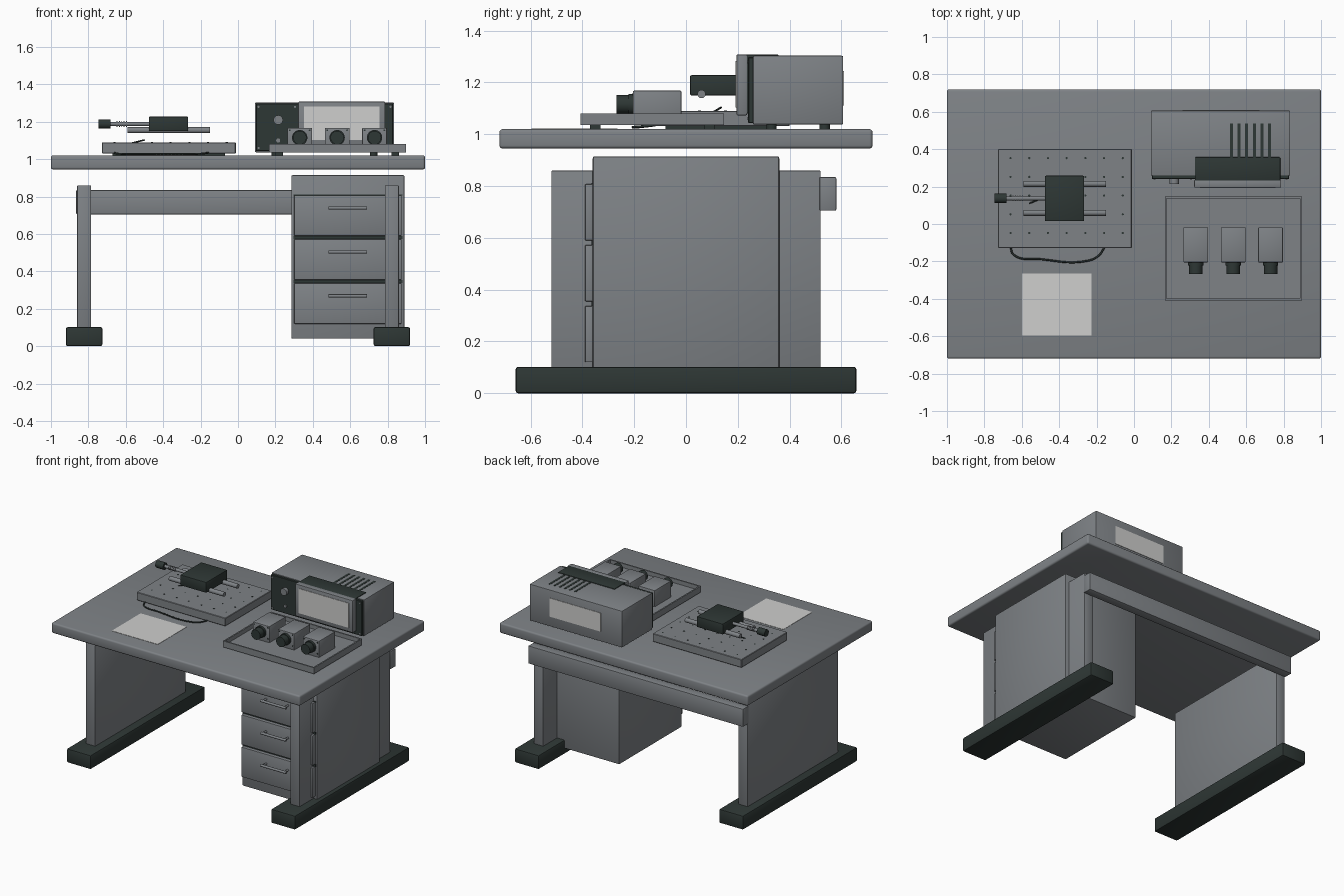
import bpy, bmesh, math
from mathutils import Matrix, Vector

if "Cube" in bpy.data.objects:
    bpy.data.objects.remove(bpy.data.objects["Cube"])


def material(name, rgb):
    m = bpy.data.materials.new(name)
    m.diffuse_color = (*rgb, 1)
    m.use_nodes = True
    m.node_tree.nodes["Principled BSDF"].inputs["Base Color"].default_value = m.diffuse_color
    return m


GREY = material("steel grey", (0.21, 0.225, 0.24))
DARK = material("dark green black", (0.027, 0.038, 0.035))
LIGHT = material("pale grey", (0.62, 0.62, 0.61))


def finish(name, bm, mat):
    me = bpy.data.meshes.new(name)
    bm.to_mesh(me)
    bm.free()
    me.materials.append(mat)
    ob = bpy.data.objects.new(name, me)
    bpy.context.collection.objects.link(ob)
    return ob


def add_box(bm, x, y, z, bevel=0, segs=2):
    """Box from (min, max) ranges, optionally with rounded edges."""
    size = [b - a for a, b in (x, y, z)]
    mid = [(a + b) / 2 for a, b in (x, y, z)]
    mat = Matrix.Translation(mid) @ Matrix.Diagonal((*size, 1))
    verts = bmesh.ops.create_cube(bm, size=1, matrix=mat)["verts"]
    if bevel:
        edges = list({e for v in verts for e in v.link_edges})
        bmesh.ops.bevel(bm, geom=edges, offset=bevel, segments=segs,
                        profile=0.5, affect='EDGES')


def boxes(name, mat, items, bevel=0, segs=2):
    bm = bmesh.new()
    for x, y, z in items:
        add_box(bm, x, y, z, bevel, segs)
    return finish(name, bm, mat)


def rods(name, mat, items, segs=24):
    """Cylinders from (start, end, radius)."""
    bm = bmesh.new()
    for a, b, r in items:
        a, b = Vector(a), Vector(b)
        d = b - a
        rot = d.to_track_quat('Z', 'Y').to_matrix().to_4x4()
        bmesh.ops.create_cone(bm, cap_ends=True, segments=segs, radius1=r, radius2=r,
                              depth=d.length, matrix=Matrix.Translation((a + b) / 2) @ rot)
    return finish(name, bm, mat)


def cable(name, points, radius):
    cu = bpy.data.curves.new(name, 'CURVE')
    cu.dimensions = '3D'
    cu.bevel_depth = radius
    cu.bevel_resolution = 2
    sp = cu.splines.new('BEZIER')
    sp.bezier_points.add(len(points) - 1)
    for p, co in zip(sp.bezier_points, points):
        p.co = co
        p.handle_left_type = p.handle_right_type = 'AUTO'
    cu.materials.append(DARK)
    bpy.context.collection.objects.link(bpy.data.objects.new(name, cu))


# Desk: top, feet, side panels, rear beam
boxes("desk_top", GREY, [((-1, 1), (-.72, .72), (.945, 1.02))], .012, 3)
for side, s in (("left", -1), ("right", 1)):
    boxes(side + "_foot", DARK, [(sorted((s * .725, s * .92)), (-.658, .658), (0, .102))], .01)
    boxes(side + "_leg_panel", GREY, [(sorted((s * .785, s * .86)), (-.52, .52), (.095, .86))], .005)
boxes("rear_beam", GREY, [((-.865, .865), (.515, .58), (.705, .835))], .005)

# Drawer pedestal
boxes("drawer_pedestal", GREY, [((.285, .89), (-.36, .36), (.04, .915))], .008)
tops = (.807, .572, .337)
boxes("drawer_fronts", GREY, [((.30, .875), (-.39, -.355), (t - .217, t)) for t in tops], .004)
boxes("drawer_gaps", DARK, [((.297, .88), (-.365, -.357), (t, t + .018)) for t in tops[1:]]
      + [((.297, .88), (-.365, -.357), (tops[0], tops[0] + .005))])
grips = []
for t in tops:
    z = t - .068
    grips.append(((.485, -.43, z), (.69, -.43, z), .009))
    grips += [((x, -.43, z), (x, -.385, z), .007) for x in (.50, .675)]
rods("drawer_handles", GREY, grips, 16)

# Paper sheet
boxes("paper_sheet", LIGHT, [((-.598, -.228), (-.597, -.265), (1.018, 1.022))])

# Breadboard with hole grid and pads
boxes("breadboard", GREY, [((-.727, -.012), (-.128, .40), (1.031, 1.09))], .003, 1)
boxes("breadboard_pads", DARK, [((-.67, -.07), (-.08, .35), (1.018, 1.033))])
rods("breadboard_holes", DARK,
     [((-.66 + .1 * i, -.048 + .1 * j, 1.088), (-.66 + .1 * i, -.048 + .1 * j, 1.0915), .006)
      for i in range(7) for j in range(5)], 10)

# Sliding stage
rods("stage_rails", GREY, [((-.59, y, 1.155), (-.15, y, 1.155), .016) for y in (.06, .215)])
boxes("stage_carriage", DARK, [((-.477, -.266), (.015, .258), (1.15, 1.228))], .006)
rods("stage_screw", GREY, [((-.69, .137, 1.188), (-.46, .137, 1.188), .011)]
     + [((-.65 + .013 * i, .137, 1.188), (-.645 + .013 * i, .137, 1.188), .015) for i in range(5)])
rods("stage_knob", DARK, [((-.745, .137, 1.188), (-.682, .137, 1.188), .025)])

# Loose cables
cable("desk_cable", [(-.66, -.12, 1.035), (-.645, -.163, 1.03), (-.5, -.188, 1.028),
                     (-.25, -.197, 1.028), (-.19, -.17, 1.03), (-.155, -.12, 1.035)], .005)
cable("stage_cable", [(-.56, .11, 1.088), (-.50, .135, 1.103)], .004)

# Shallow tray, hollowed by an inset top
bm = bmesh.new()
add_box(bm, (.165, .897), (-.408, .147), (1.035, 1.08))
bm.faces.ensure_lookup_table()
top = max(bm.faces, key=lambda f: f.calc_center_median().z)
bmesh.ops.inset_region(bm, faces=[top], thickness=.014)
inner = bmesh.ops.extrude_discrete_faces(bm, faces=[top])["faces"][0]
bmesh.ops.translate(bm, verts=inner.verts, vec=(0, 0, -.03))
finish("tray", bm, GREY)
boxes("tray_pads", DARK, [((x, x + .04), (y, y + .04), (1.018, 1.036))
                          for x in (.2, .82) for y in (-.37, .07)])

# Three lens modules
xs = (.33, .53, .73)
boxes("module_bodies", GREY, [((x - .066, x + .066), (-.205, -.018), (1.045, 1.168)) for x in xs], .004)
rods("module_lenses", DARK, [((x, -.268, 1.115), (x, -.2, 1.115), .036) for x in xs]
     + [((x, -.222, 1.115), (x, -.2, 1.115), .041) for x in xs], 32)
rods("module_screws", DARK, [((x + a, -.207, 1.115 + b), (x + a, -.203, 1.115 + b), .005)
                             for x in xs for a in (-.053, .053) for b in (-.04, .04)], 10)

# Bench instrument: case, front panel, screen, vents
boxes("instrument_case", GREY, [((.09, .835), (.258, .607), (1.037, 1.303))], .006)
boxes("instrument_front_panel", DARK, [((.095, .83), (.24, .262), (1.043, 1.298))], .003, 1)
boxes("screen_hood", DARK, [((.325, .782), (.23, .357), (1.08, 1.308))], .004)
boxes("screen_bezel", GREY, [((.322, .787), (.195, .236), (1.073, 1.308))], .005)
boxes("screen_glass", LIGHT, [((.352, .757), (.192, .2), (1.103, 1.282))])
boxes("case_vents", DARK, [((x - .008, x + .008), (.35, .537), (1.3, 1.3045))
                           for x in [.52 + .041 * i for i in range(6)]])
boxes("rear_label", LIGHT, [((.26, .67), (.602, .610), (1.11, 1.245))])
rods("instrument_feet", DARK, [((x, y, 1.018), (x, y, 1.04), .02)
                               for x in (.2, .725) for y in (.33, .535)])
rods("panel_knob", GREY, [((.215, .215, 1.21), (.215, .245, 1.21), .025)])
rods("panel_buttons", GREY, [((.215, .232, 1.10), (.215, .245, 1.10), .011)]
     + [((x, .237, z), (x, .245, z), .006) for x in (.11, .305, .815) for z in (1.06, 1.28)], 12)

# Smooth the rounded parts, keep hard edges
for ob in bpy.data.objects:
    if ob.type == 'MESH':
        ob.select_set(True)
        bpy.context.view_layer.objects.active = ob
bpy.ops.object.shade_smooth_by_angle()
